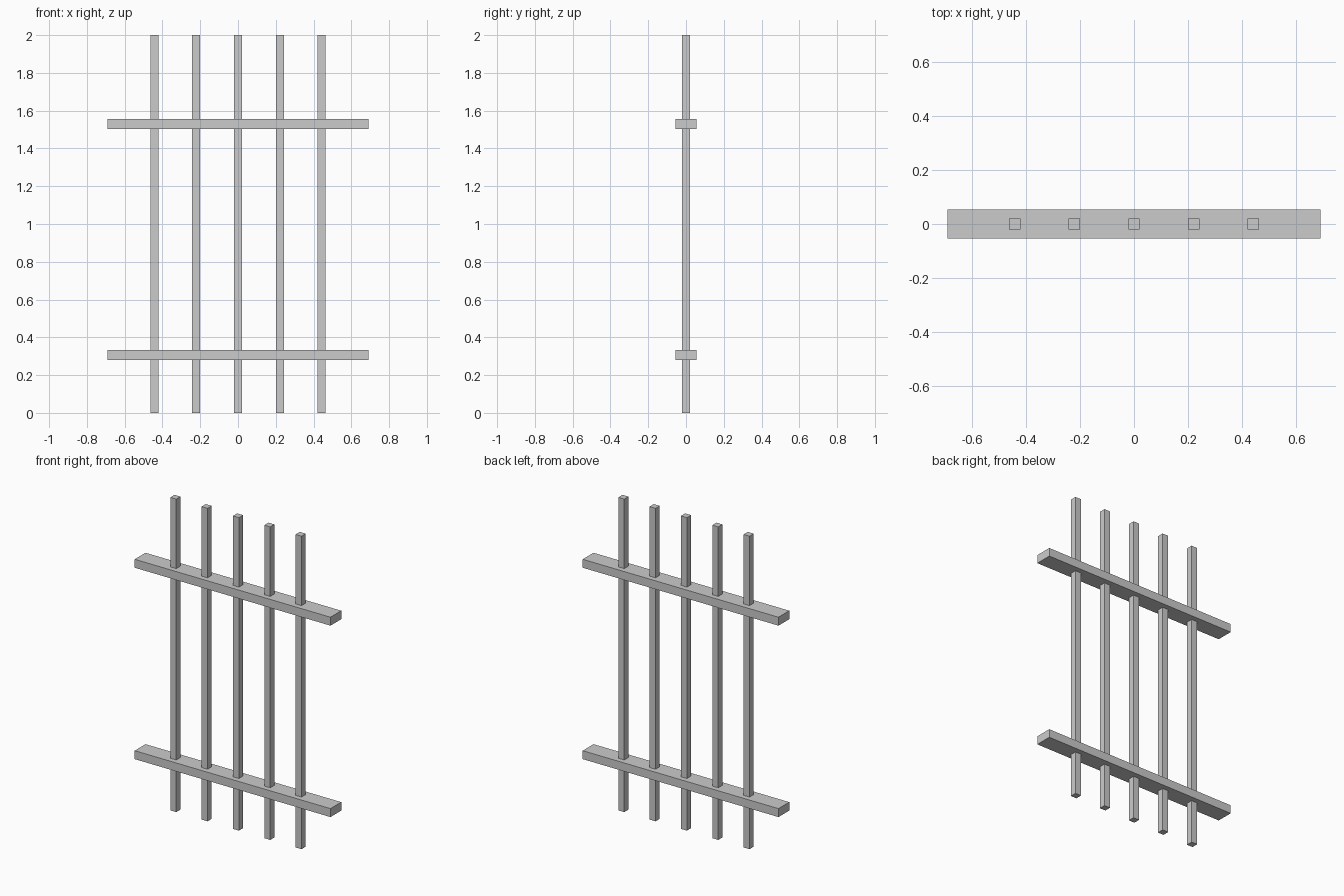
import bpy

if "Cube" in bpy.data.objects:
    bpy.data.objects.remove(bpy.data.objects["Cube"])


def box(name, size, centre):
    bpy.ops.mesh.primitive_cube_add(size=1, location=centre)
    ob = bpy.context.object
    ob.name = name
    ob.scale = size
    bpy.ops.object.transform_apply(location=False, rotation=False, scale=True)
    return ob


# Upright square bars, evenly spaced
for i in range(-2, 3):
    box(f"bar_{i + 3}", (0.042, 0.042, 2.0), (i * 0.2215, 0, 1.0))

# Horizontal rails that the bars pass through
for name, z in (("lower_rail", 0.306), ("upper_rail", 1.529)):
    box(name, (1.384, 0.109, 0.054), (0, 0, z))
